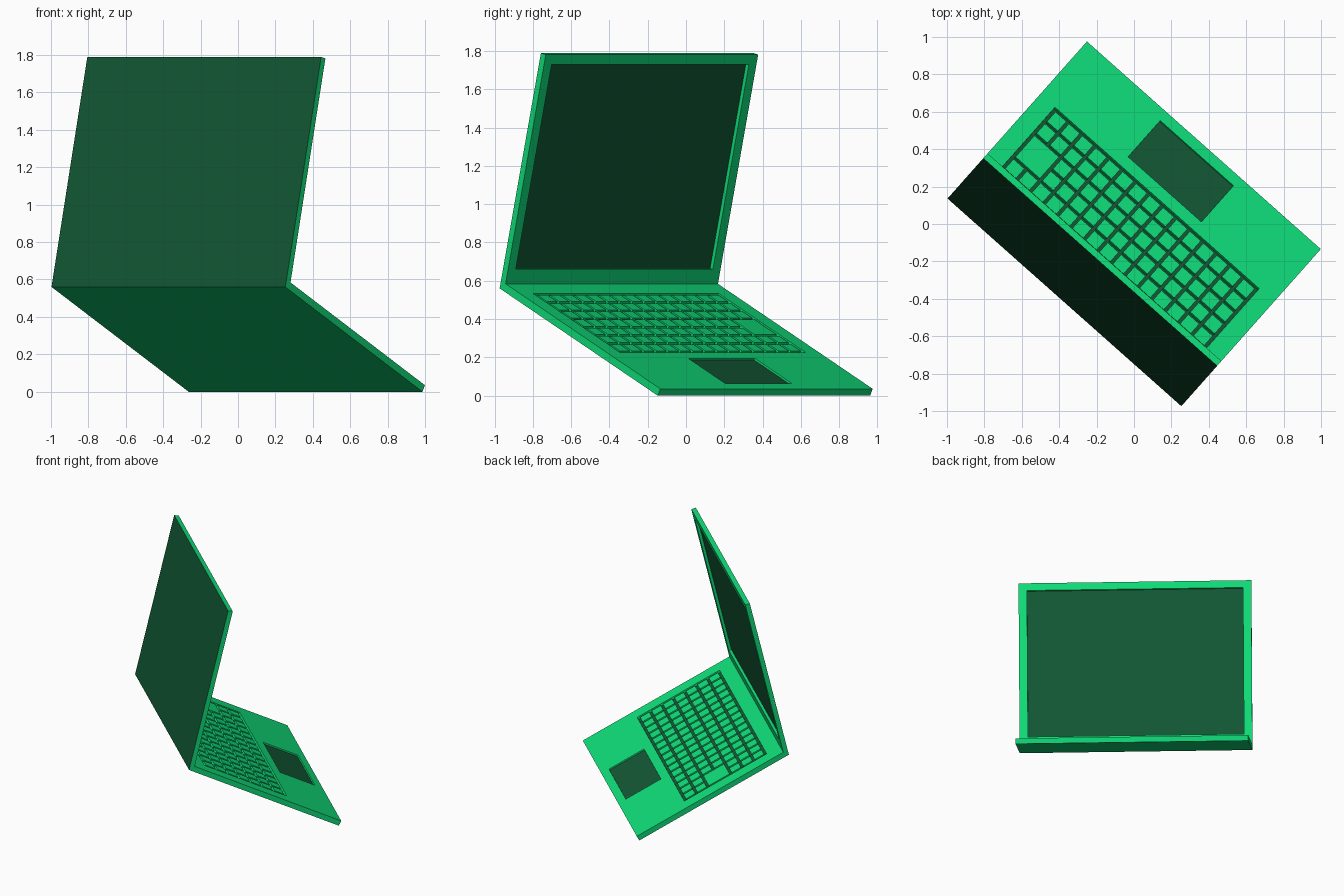
import bpy, bmesh
from math import radians
from mathutils import Matrix, Vector

if "Cube" in bpy.data.objects:
    bpy.data.objects.remove(bpy.data.objects["Cube"])


def material(name, rgb):
    m = bpy.data.materials.new(name)
    m.diffuse_color = (*rgb, 1)
    m.use_nodes = True
    m.node_tree.nodes["Principled BSDF"].inputs["Base Color"].default_value = m.diffuse_color
    return m


BODY = material("bright_green", (0.005, 0.72, 0.19))
DARK = material("dark_green", (0.006, 0.095, 0.034))

HALF_W = 0.836
HINGE = Matrix.Translation((-0.372, -0.419, 0.56)) @ Matrix.Rotation(radians(138.4), 4, 'Z')


def add_box(bm, x0, x1, y0, y1, z0, z1):
    m = Matrix.Translation(((x0 + x1) / 2, (y0 + y1) / 2, (z0 + z1) / 2))
    bmesh.ops.create_cube(bm, size=1, matrix=m @ Matrix.Diagonal((x1 - x0, y1 - y0, z1 - z0, 1)))


def sink(bm, x0, x1, y0, y1, top, depth):
    """Cut a rectangular pocket with a dark floor into the top face."""
    for co, no in (((x0, 0, 0), (1, 0, 0)), ((x1, 0, 0), (1, 0, 0)),
                   ((0, y0, 0), (0, 1, 0)), ((0, y1, 0), (0, 1, 0))):
        bmesh.ops.bisect_plane(bm, geom=bm.verts[:] + bm.edges[:] + bm.faces[:],
                               plane_co=co, plane_no=no)
    bm.normal_update()
    floor = []
    for f in bm.faces:
        c = f.calc_center_median()
        if abs(c.z - top) < 1e-4 and x0 < c.x < x1 and y0 < c.y < y1:
            floor.append(f)
    bmesh.ops.inset_region(bm, faces=floor, thickness=0.0005, depth=-depth,
                           use_even_offset=True)
    for f in floor:
        f.material_index = 1


def finish(name, bm, tilt):
    me = bpy.data.meshes.new(name)
    bm.normal_update()
    bm.to_mesh(me)
    bm.free()
    me.materials.append(BODY)
    me.materials.append(DARK)
    ob = bpy.data.objects.new(name, me)
    bpy.context.collection.objects.link(ob)
    ob.matrix_world = HINGE @ Matrix.Rotation(radians(tilt), 4, 'X')
    return ob


BASE_TILT, LID_TILT = 26.9, 103.2
KX, KY0, KY1 = 0.73, -0.817, -0.136

# base with keyboard well and touchpad recess
bm = bmesh.new()
add_box(bm, -HALF_W, HALF_W, -1.239, 0, 0, 0.04)
sink(bm, -KX, KX, KY0, KY1, 0.04, 0.02)
sink(bm, -0.262, 0.262, -1.176, -0.886, 0.04, 0.01)
finish("base", bm, BASE_TILT)

# lid with recessed screen and dark back
bm = bmesh.new()
add_box(bm, -HALF_W, HALF_W, 0, 1.263, 0, 0.035)
sink(bm, -0.776, 0.776, 0.111, 1.209, 0.035, 0.02)
for f in bm.faces:
    if f.normal.z < -0.9:
        f.material_index = 1
finish("lid", bm, LID_TILT)

# keys: a regular grid with one large key at the right end
COLS, ROWS, GAP = 15, 7, 0.009
px = (2 * KX - 2 * GAP) / COLS
py = (KY1 - KY0 - 2 * GAP) / ROWS


def key(bm, c, r, w=1, h=1):
    x, y = -KX + GAP + c * px, KY1 - GAP - r * py
    add_box(bm, x + GAP, x + w * px - GAP, y - h * py + GAP, y - GAP, 0.018, 0.039)


bm = bmesh.new()
big = {(c, r) for c in (13, 14) for r in (3, 4)}
for r in range(ROWS):
    for c in range(COLS):
        if (c, r) not in big:
            key(bm, c, r)
key(bm, 13, 3, 2, 2)
finish("keys", bm, BASE_TILT)
